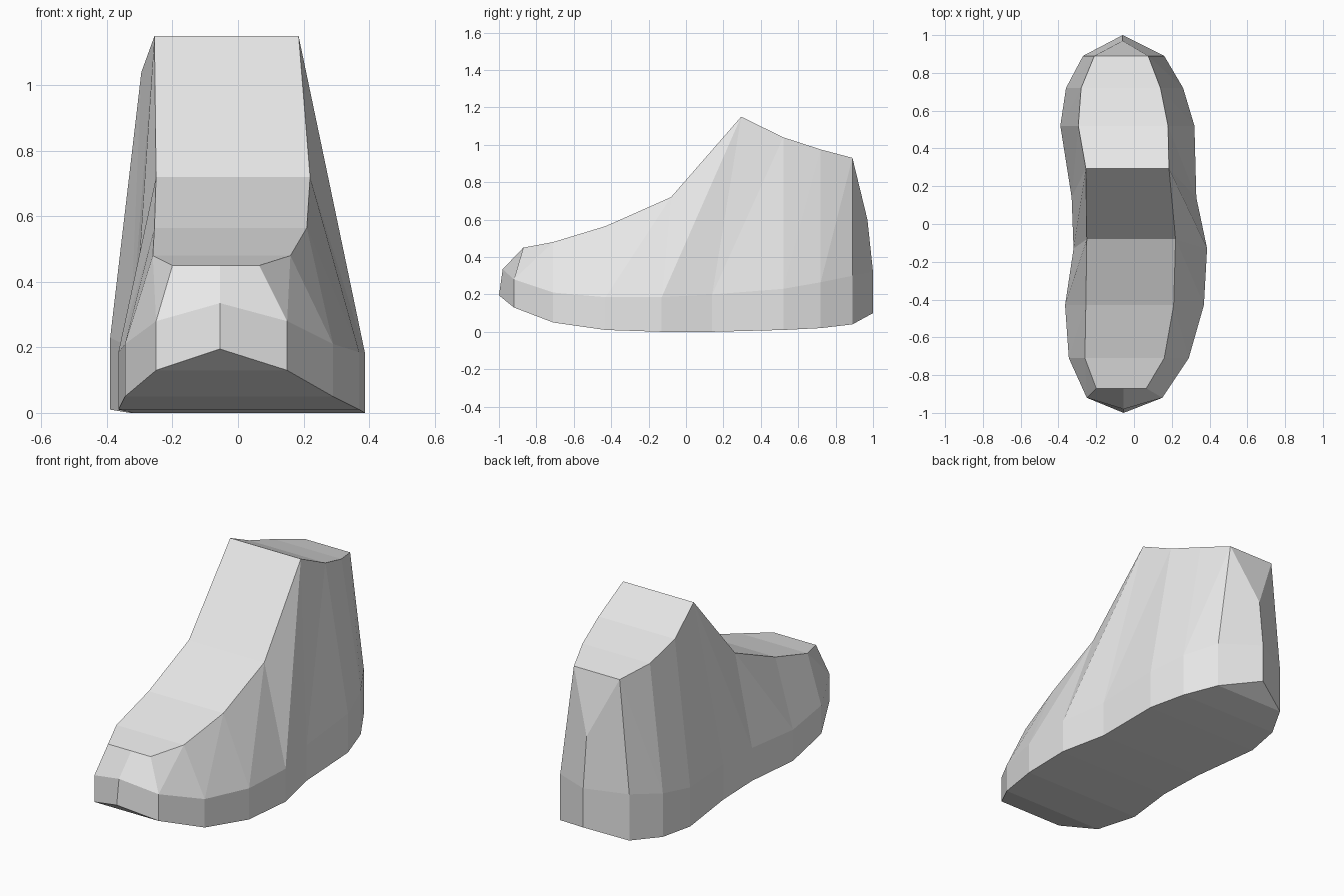
import bpy
import bmesh

# Remove the default cube
cube = bpy.data.objects.get("Cube")
if cube:
    bpy.data.objects.remove(cube, do_unlink=True)

# Sections from toe to heel
# sole: y, right x, left x, ground z, rim z
SOLE = [
    (-0.92, -0.25, 0.15, 0.13, 0.28),
    (-0.71, -0.345, 0.29, 0.05, 0.21),
    (-0.43, -0.365, 0.37, 0.01, 0.185),
    (-0.13, -0.32, 0.387, 0, 0.185),
    (0.14, -0.33, 0.33, 0, 0.2),
    (0.52, -0.39, 0.32, 0.01, 0.23),
    (0.72, -0.36, 0.26, 0.02, 0.265),
    (0.89, -0.27, 0.16, 0.04, 0.3),
]
# upper: y, right x, left x, z
UPPER = [
    (-0.87, -0.2, 0.065, 0.45),
    (-0.71, -0.26, 0.16, 0.48),
    (-0.43, -0.255, 0.21, 0.565),
    (-0.08, -0.25, 0.22, 0.72),
    (0.295, -0.255, 0.185, 1.15),
    (0.52, -0.295, 0.18, 1.04),
    (0.72, -0.28, 0.14, 0.975),
    (0.89, -0.21, 0.075, 0.93),
]


def make_material(name, rgb):
    mat = bpy.data.materials.new(name)
    mat.use_nodes = True
    colour = (*rgb, 1)
    mat.diffuse_color = colour
    mat.node_tree.nodes["Principled BSDF"].inputs["Base Color"].default_value = colour
    return mat


bm = bmesh.new()


def vert(x, y, z):
    return bm.verts.new((x, y, z))


# Vertex rows, one [right, left] pair per section
ground = [[vert(x, y, low) for x in (right, left)] for y, right, left, low, rim in SOLE]
rims = [[vert(x, y, rim) for x in (right, left)] for y, right, left, low, rim in SOLE]
tops = [[vert(x, y, z) for x in (right, left)] for y, right, left, z in UPPER]

# Centre points of the toe and heel
toe_low = vert(-0.055, -1, 0.195)
toe_rim = vert(-0.055, -0.98, 0.335)
toe_top = vert(-0.055, -0.87, 0.45)
heel_low = vert(-0.06, 1, 0.1)
heel_rim = vert(-0.06, 1, 0.32)
heel_top = vert(-0.06, 0.97, 0.6)

# Bottom, instep and side walls, bridged section to section
for i in range(len(SOLE) - 1):
    j = i + 1
    for row in (ground, tops):
        bm.faces.new((*row[i], *reversed(row[j])))
    for side in (0, 1):
        bm.faces.new((ground[i][side], ground[j][side], rims[j][side], rims[i][side]))
        bm.faces.new((rims[i][side], rims[j][side], tops[j][side]))
        bm.faces.new((rims[i][side], tops[j][side], tops[i][side]))

# Toe and heel caps
for side in (0, 1):
    bm.faces.new((ground[0][side], toe_low, toe_rim, rims[0][side]))
    bm.faces.new((rims[0][side], toe_rim, toe_top, tops[0][side]))
    bm.faces.new((ground[-1][side], heel_low, heel_rim, rims[-1][side]))
    bm.faces.new((rims[-1][side], heel_rim, heel_top, tops[-1][side]))
bm.faces.new((*ground[0], toe_low))
bm.faces.new((*tops[0], toe_top))
bm.faces.new((*ground[-1], heel_low))
bm.faces.new((*tops[-1], heel_top))

bmesh.ops.recalc_face_normals(bm, faces=bm.faces)
mesh = bpy.data.meshes.new("shoe")
bm.to_mesh(mesh)
bm.free()
mesh.materials.append(make_material("light grey", (0.8, 0.8, 0.8)))
shoe = bpy.data.objects.new("shoe", mesh)
bpy.context.collection.objects.link(shoe)
